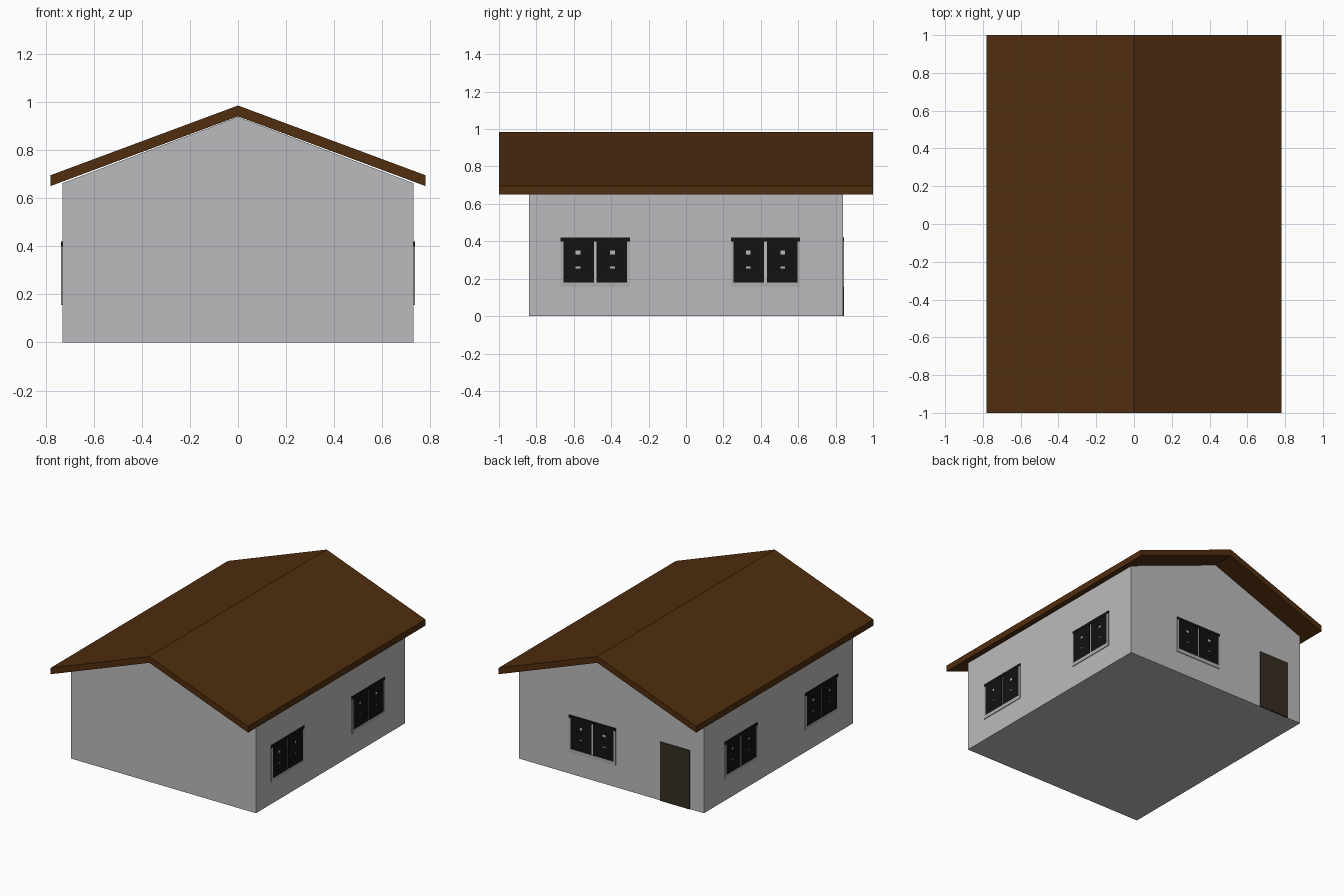
import bpy, bmesh, math
from mathutils import Matrix

if "Cube" in bpy.data.objects:
    bpy.data.objects.remove(bpy.data.objects["Cube"])


def material(name, r, g, b):
    m = bpy.data.materials.new(name)
    m.diffuse_color = (r, g, b, 1)
    m.use_nodes = True
    m.node_tree.nodes["Principled BSDF"].inputs["Base Color"].default_value = m.diffuse_color
    return m


WALL = material("wall_grey", 0.5, 0.5, 0.51)
ROOF = material("roof_brown", 0.08, 0.026, 0.0045)
DOOR = material("door_dark_brown", 0.036, 0.026, 0.016)
DARK = material("window_black", 0.006, 0.006, 0.006)
FRAME = material("window_frame_grey", 0.42, 0.42, 0.42)


def finish(bm, name, mat, matrix=Matrix()):
    bmesh.ops.recalc_face_normals(bm, faces=bm.faces)
    me = bpy.data.meshes.new(name)
    bm.to_mesh(me)
    bm.free()
    me.materials.append(mat)
    ob = bpy.data.objects.new(name, me)
    ob.matrix_world = matrix
    bpy.context.collection.objects.link(ob)
    return ob


def add_box(bm, x0, x1, y0, y1, z0, z1):
    m = Matrix.Translation(((x0 + x1) / 2, (y0 + y1) / 2, (z0 + z1) / 2)) \
        @ Matrix.Diagonal((x1 - x0, y1 - y0, z1 - z0, 1))
    bmesh.ops.create_cube(bm, size=1, matrix=m)


def extrude_profile(name, pts, half, mat):
    """Extrude an x/z outline along y."""
    bm = bmesh.new()
    face = bm.faces.new([bm.verts.new((x, -half, z)) for x, z in pts])
    ext = bmesh.ops.extrude_face_region(bm, geom=[face])
    for v in ext["geom"]:
        if isinstance(v, bmesh.types.BMVert):
            v.co.y = half
    return finish(bm, name, mat)


# House body with gable ends, and the folded roof slab
extrude_profile("walls", [(-.73, 0), (.73, 0), (.73, .662), (0, .938), (-.73, .662)], .84, WALL)
extrude_profile("roof", [(-.78, .65), (0, .94), (.78, .65), (.78, .695), (0, .985), (-.78, .695)], 1, ROOF)

# Door on the back wall
bm = bmesh.new()
add_box(bm, -.62, -.385, .835, .846, 0, .42)
finish(bm, "door", DOOR)


def window(name, x, y, angle):
    """Window facing local -y, turned to its wall."""
    place = Matrix.Translation((x, y, 0)) @ Matrix.Rotation(math.radians(angle), 4, 'Z')
    # Thin outer frame
    bm = bmesh.new()
    for s in (-1, 1):
        a, b = sorted((s * .185, s * .17))
        add_box(bm, a, b, -.005, .002, .155, .40)
    add_box(bm, -.17, .17, -.005, .002, .155, .18)
    finish(bm, name + "_frame", FRAME, place)
    # Two dark sashes with small openings and a gap between, plus a head bar
    bm = bmesh.new()
    xs = [-.17, -.105, -.08, -.007, .007, .08, .105, .17]
    zs = [.18, .255, .265, .33, .35, .40]
    for i in range(7):
        for j in range(5):
            if i == 3 or (i in (1, 5) and j in (1, 3)):
                continue
            add_box(bm, xs[i], xs[i + 1], -.004, .002, zs[j], zs[j + 1])
    add_box(bm, -.185, .185, -.005, .002, .40, .42)
    finish(bm, name + "_panes", DARK, place)


# Windows on both sides and the back
for i, y in enumerate((-.485, .425)):
    window(f"right_window_{i + 1}", .73, y, 90)
    window(f"left_window_{i + 1}", -.73, y, -90)
window("back_window", .15, .84, 180)
